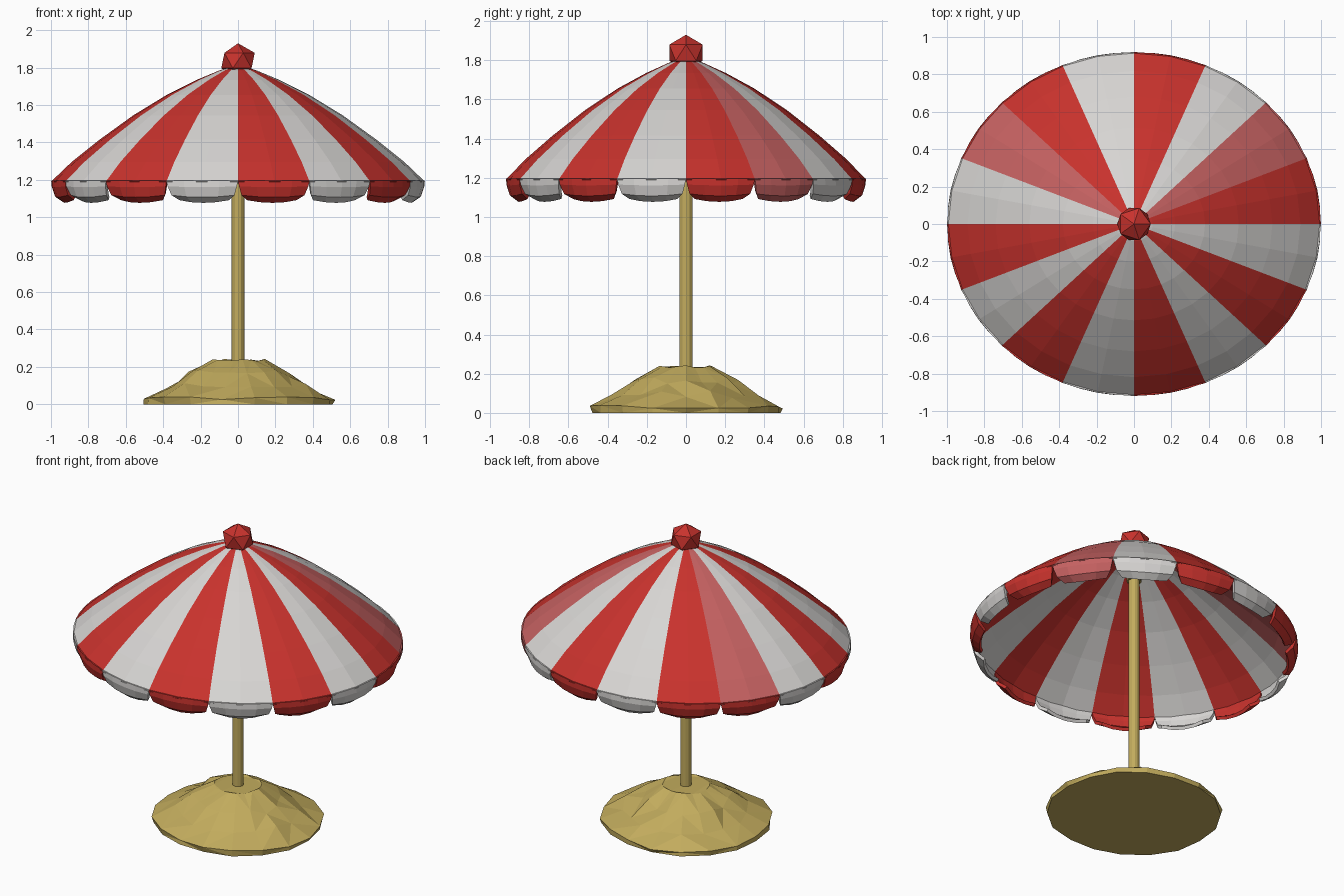
import bpy, bmesh, math, random

if "Cube" in bpy.data.objects:
    bpy.data.objects.remove(bpy.data.objects["Cube"])

random.seed(4)
YS = 0.92                       # canopy is slightly narrower in depth
STEP = math.tau / 16            # sixteen panels
STRIPES = "RPWRWRPWRWRWRWRW"    # colour of each panel, counter-clockwise from +x


def material(name, rgb):
    m = bpy.data.materials.new(name)
    m.diffuse_color = (*rgb, 1)
    m.use_nodes = True
    m.node_tree.nodes["Principled BSDF"].inputs["Base Color"].default_value = m.diffuse_color
    return m


red = material("red", (0.58, 0.032, 0.026))
white = material("white", (0.68, 0.665, 0.65))
pink = material("faded red", (0.56, 0.12, 0.12))
tan = material("sand tan", (0.54, 0.41, 0.11))
CLOTH = [red, white, pink]
INDEX = {"R": 0, "W": 1, "P": 2}


def finish(bm, name, mats, thickness=0):
    bmesh.ops.remove_doubles(bm, verts=bm.verts, dist=1e-5)
    bmesh.ops.recalc_face_normals(bm, faces=bm.faces)
    me = bpy.data.meshes.new(name)
    bm.to_mesh(me)
    bm.free()
    ob = bpy.data.objects.new(name, me)
    bpy.context.collection.objects.link(ob)
    for m in mats:
        me.materials.append(m)
    if thickness:
        s = ob.modifiers.new("thickness", "SOLIDIFY")
        s.thickness = thickness
        s.offset = -1
    return ob


def polar(r, a, z, ys=YS):
    return (r * math.cos(a), r * math.sin(a) * ys, z)


def grid(bm, rows, mat=0):
    vs = [[bm.verts.new(p) for p in row] for row in rows]
    for a, b in zip(vs, vs[1:]):
        for i in range(len(a) - 1):
            bm.faces.new((a[i], b[i], b[i + 1], a[i + 1])).material_index = mat


# striped dome
profile = [(0.02, 1.81), (0.1, 1.785), (0.22, 1.735), (0.38, 1.655),
           (0.56, 1.545), (0.74, 1.415), (0.89, 1.295), (1.0, 1.19)]
bm = bmesh.new()
for k, c in enumerate(STRIPES):
    rows = [[polar(r, (k + u / 2) * STEP, z) for u in range(3)] for r, z in profile]
    grid(bm, rows, INDEX[c])
finish(bm, "canopy", CLOTH, 0.012)

# puffy scalloped valance, one flap under each panel
flap = [(0.998, 0.0, 1.0), (1.0, 0.3, 0.97), (0.985, 0.75, 0.90), (0.945, 1.0, 0.74)]
bm = bmesh.new()
for k, c in enumerate(STRIPES):
    if k == 6:
        c = "R"
    rows = []
    for r, drop, width in flap:
        row = []
        for u in (-1, -0.5, 0, 0.5, 1):
            a = (k + 0.5 + u * width / 2) * STEP
            d = 0.12 * drop * (1 - 0.12 * u * u)
            row.append(polar(r - 0.012 * u * u * drop, a, 1.197 - d))
        rows.append(row)
    grid(bm, rows, INDEX[c])
finish(bm, "valance", CLOTH, 0.02)

# faceted finial
bm = bmesh.new()
bmesh.ops.create_icosphere(bm, subdivisions=1, radius=0.1)
for v in bm.verts:
    v.co.z = v.co.z * 0.92 + 1.838
finish(bm, "finial", [red])


# pole and hub
def cylinder(name, r, z0, z1):
    bm = bmesh.new()
    bmesh.ops.create_cone(bm, cap_ends=True, segments=12, radius1=r, radius2=r, depth=z1 - z0)
    bmesh.ops.translate(bm, verts=bm.verts, vec=(0, 0, (z0 + z1) / 2))
    finish(bm, name, [tan])


cylinder("pole", 0.034, 0.15, 1.79)
cylinder("hub", 0.044, 1.58, 1.78)

# sand mound with uneven slopes and a flat underside
bm = bmesh.new()
N = 18
rings = []
wobble = [random.uniform(-0.03, 0.02) for _ in range(N)]
for r, z, j in [(0.515, 0, 0), (0.52, 0.03, 0.01), (0.39, 0.095, 0.018),
                (0.27, 0.165, 0.018), (0.14, 0.237, 0.006)]:
    ring = []
    for i in range(N):
        a = math.tau * i / N
        rr = r * (1 + wobble[i]) + random.uniform(-j, j)
        ring.append(bm.verts.new(polar(rr, a, z + random.uniform(-j, j), 0.96)))
    rings.append(ring)
for a, b in zip(rings, rings[1:]):
    for i in range(N):
        n = (i + 1) % N
        bm.faces.new((a[i], a[n], b[n], b[i]))
bm.faces.new(rings[0])
bm.faces.new(rings[-1])
bmesh.ops.triangulate(bm, faces=bm.faces)
finish(bm, "sand_mound", [tan])
